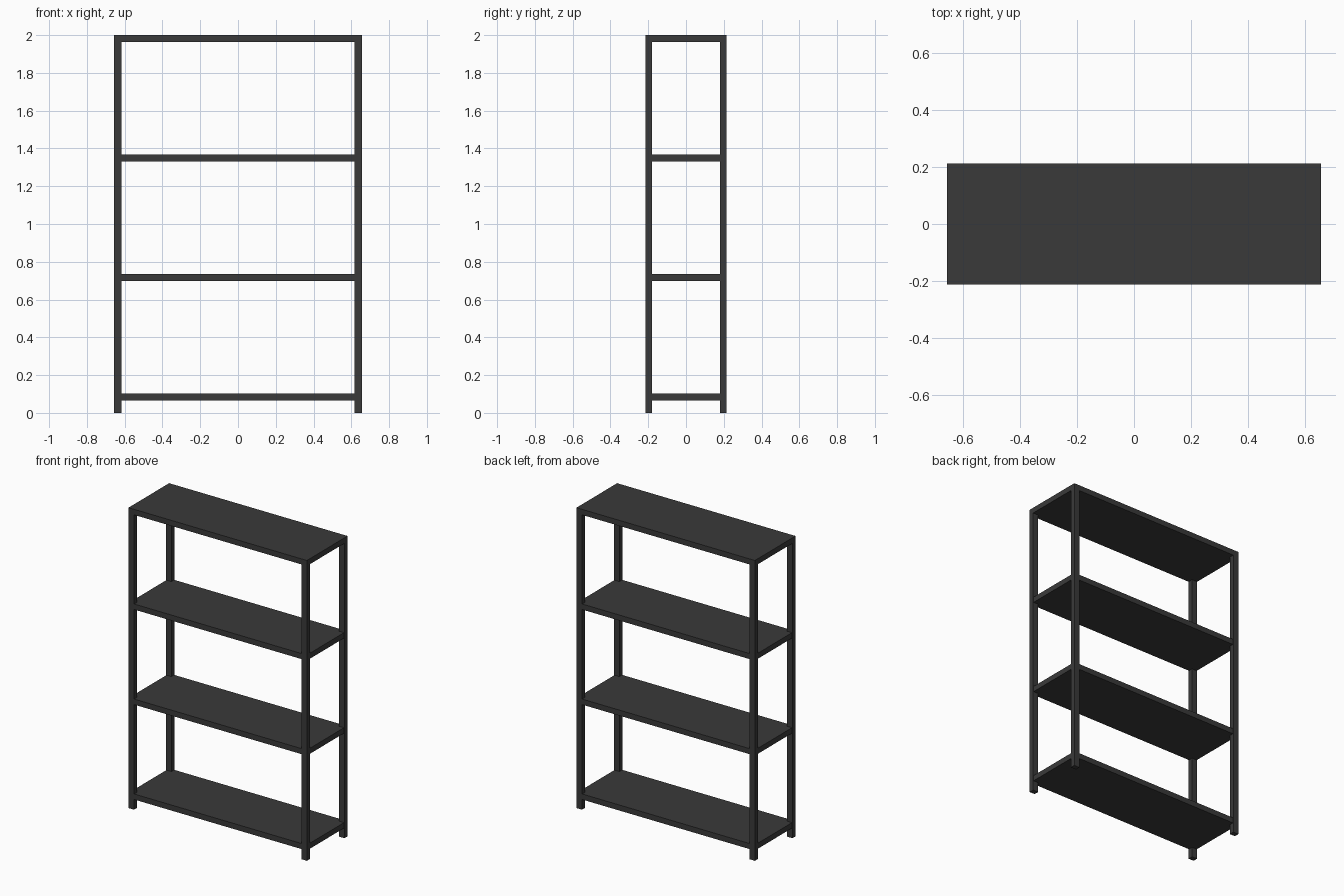
import bpy

if "Cube" in bpy.data.objects:
    bpy.data.objects.remove(bpy.data.objects["Cube"])

W, D, H = 1.314, 0.427, 2.0      # overall size
PX, PY = 0.04, 0.033             # post section
T = 0.037                        # shelf thickness
INSET = 0.003                    # shelf edges sit just behind the post faces

mat = bpy.data.materials.new("dark_grey")
mat.diffuse_color = (0.042, 0.042, 0.042, 1)
mat.use_nodes = True
mat.node_tree.nodes["Principled BSDF"].inputs["Base Color"].default_value = mat.diffuse_color


def box(name, centre, size):
    bpy.ops.mesh.primitive_cube_add(size=1, location=centre)
    ob = bpy.context.object
    ob.name = name
    ob.scale = size
    bpy.ops.object.transform_apply(location=False, rotation=False, scale=True)
    ob.data.materials.append(mat)
    return ob


# Four corner posts, running up to the underside of the top board
for sx, side in ((-1, "left"), (1, "right")):
    for sy, end in ((-1, "front"), (1, "back")):
        box(f"{end}_{side}_post",
            (sx * (W - PX) / 2, sy * (D - PY) / 2, (H - T) / 2),
            (PX, PY, H - T))

# Three shelves between the posts
for i, top in enumerate((0.103, 0.735, 1.368)):
    box(f"shelf_{i + 1}", (0, 0, top - T / 2),
        (W - 2 * INSET, D - 2 * INSET, T))

# Top board covers the posts
box("top_board", (0, 0, H - T / 2), (W, D, T))
